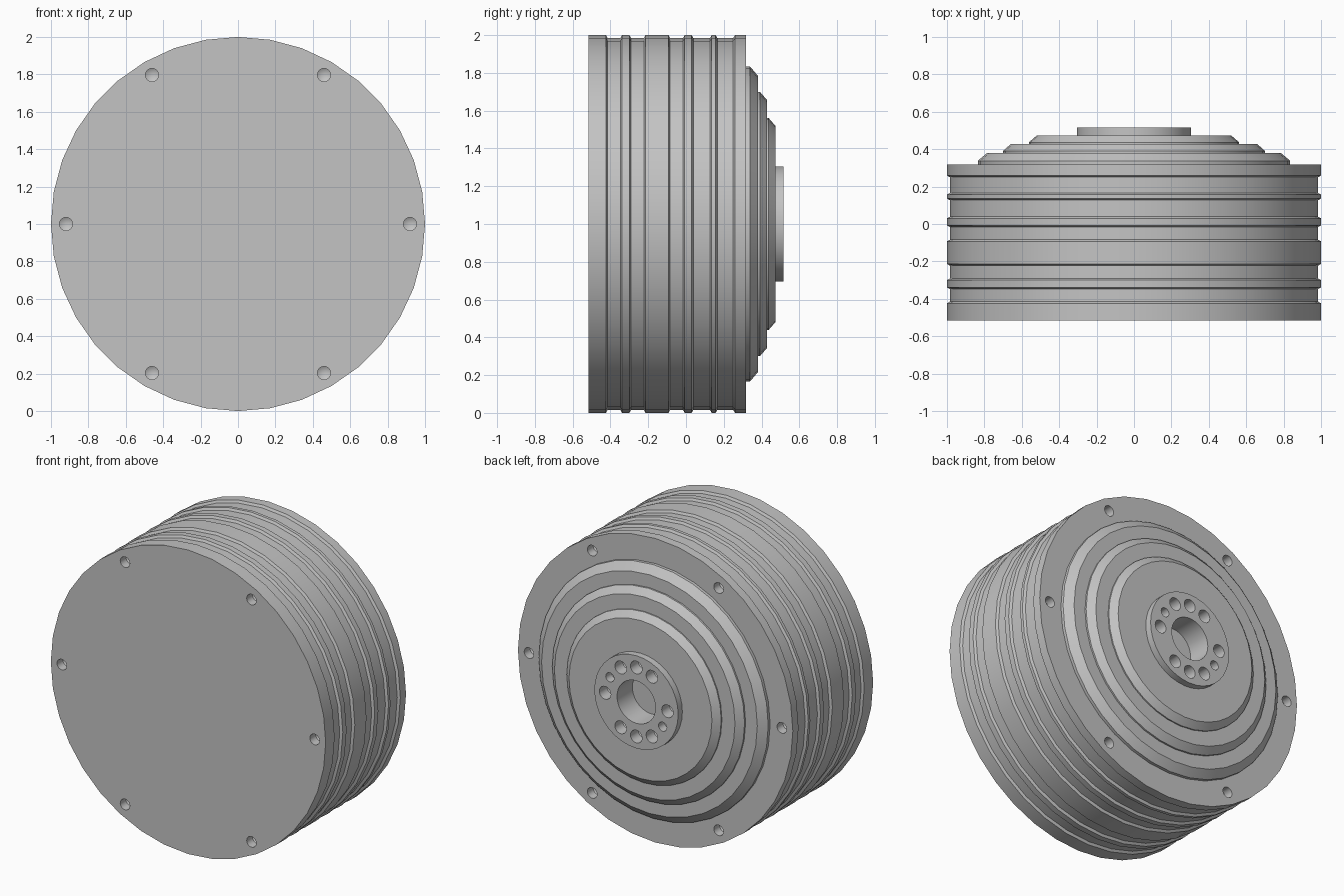
import bpy, bmesh, math

if "Cube" in bpy.data.objects:
    bpy.data.objects.remove(bpy.data.objects["Cube"], do_unlink=True)

metal = bpy.data.materials.new("grey_metal")
metal.use_nodes = True
metal.diffuse_color = (0.55, 0.55, 0.55, 1)
metal.node_tree.nodes["Principled BSDF"].inputs["Base Color"].default_value = metal.diffuse_color


def add_lathe(bm, profile, sides, cx=0.0, cz=1.0):
    """Spin (radius, y) points about an axis along y; zero radius makes a tip."""
    rings = []
    for r, y in profile:
        if r == 0:
            rings.append([bm.verts.new((cx, y, cz))])
        else:
            rings.append([bm.verts.new((cx + r * math.cos(math.tau * i / sides), y,
                                        cz + r * math.sin(math.tau * i / sides)))
                          for i in range(sides)])
    for a, b in zip(rings, rings[1:]):
        for i in range(sides):
            j = (i + 1) % sides
            quad = [a[i % len(a)], a[j % len(a)], b[j % len(b)], b[i % len(b)]]
            bm.faces.new(list(dict.fromkeys(quad)))
    for ring in (rings[0], rings[-1]):
        if len(ring) > 1:
            bm.faces.new(ring)


def finish(bm, name):
    bmesh.ops.recalc_face_normals(bm, faces=bm.faces)
    mesh = bpy.data.meshes.new(name)
    bm.to_mesh(mesh)
    bm.free()
    mesh.materials.append(metal)
    obj = bpy.data.objects.new(name, mesh)
    bpy.context.collection.objects.link(obj)
    return obj


def lathe(name, profile, sides):
    bm = bmesh.new()
    add_lathe(bm, profile, sides)
    return finish(bm, name)


def drill(bm, angle, dist, radius, y, inward, depth):
    """Blind hole cutter with a conical tip."""
    a = math.radians(angle)
    add_lathe(bm, [(radius, y - inward * 0.02), (radius, y + inward * depth),
                   (0, y + inward * (depth + radius * 0.6))], 20,
              dist * math.cos(a), 1 + dist * math.sin(a))


def cut_and_smooth(obj, cutter_bm):
    cutter = finish(cutter_bm, obj.name + "_cutter")
    cutter.hide_render = True
    mod = obj.modifiers.new("holes", 'BOOLEAN')
    mod.operation = 'DIFFERENCE'
    mod.solver = 'EXACT'
    mod.object = cutter
    bpy.ops.object.select_all(action='DESELECT')
    bpy.context.view_layer.objects.active = obj
    obj.select_set(True)
    bpy.ops.object.modifier_apply(modifier=mod.name)
    bpy.data.objects.remove(cutter, do_unlink=True)
    bpy.ops.object.shade_smooth_by_angle(angle=math.radians(25))


# Drum: raised bands separated by shallow grooves
FRONT, REAR, BACK = -0.517, 0.318, 0.517
GROOVE, SLOPE = 0.984, 0.006
grooves = [(-0.421, -0.342), (-0.297, -0.217), (-0.09, -0.01),
           (0.033, 0.133), (0.16, 0.256)]
profile = [(1, FRONT)]
for y0, y1 in grooves:
    profile += [(1, y0 - SLOPE / 2), (GROOVE, y0 + SLOPE),
                (GROOVE, y1 - SLOPE), (1, y1 + SLOPE / 2)]
profile.append((1, REAR))
drum = lathe("drum", profile, 36)

# Six bolt holes in each end of the drum
bolts = bmesh.new()
for k in range(6):
    drill(bolts, 60 * k, 0.92, 0.035, FRONT, 1, 0.06)
    drill(bolts, 60 * k, 0.92, 0.035, REAR, -1, 0.06)
cut_and_smooth(drum, bolts)

# Stepped rear cover with chamfered tiers and a round hub
cover_profile = [(0.835, REAR - 0.01)]
for outer, inner, y0, y1 in [(0.835, 0.785, 0.338, 0.38),
                             (0.7, 0.657, 0.391, 0.429),
                             (0.562, 0.52, 0.437, 0.473)]:
    if outer < 0.8:
        cover_profile.append((outer, cover_profile[-1][1]))
    cover_profile += [(outer, y0), (inner, y1)]
cover_profile += [(0.305, 0.473), (0.305, BACK)]
cover = lathe("rear_cover", cover_profile, 36)

# Central bore, mounting holes and two small dowel holes
hub_holes = bmesh.new()
add_lathe(hub_holes, [(0.14, BACK + 0.02), (0.14, BACK - 0.16)], 36)
for angle in (0, 60, 90, 120, 180, 240, 270, 300):
    drill(hub_holes, angle, 0.227, 0.042, BACK, -1, 0.08)
for angle in (30, 210):
    drill(hub_holes, angle, 0.222, 0.03, BACK, -1, 0.06)
cut_and_smooth(cover, hub_holes)
